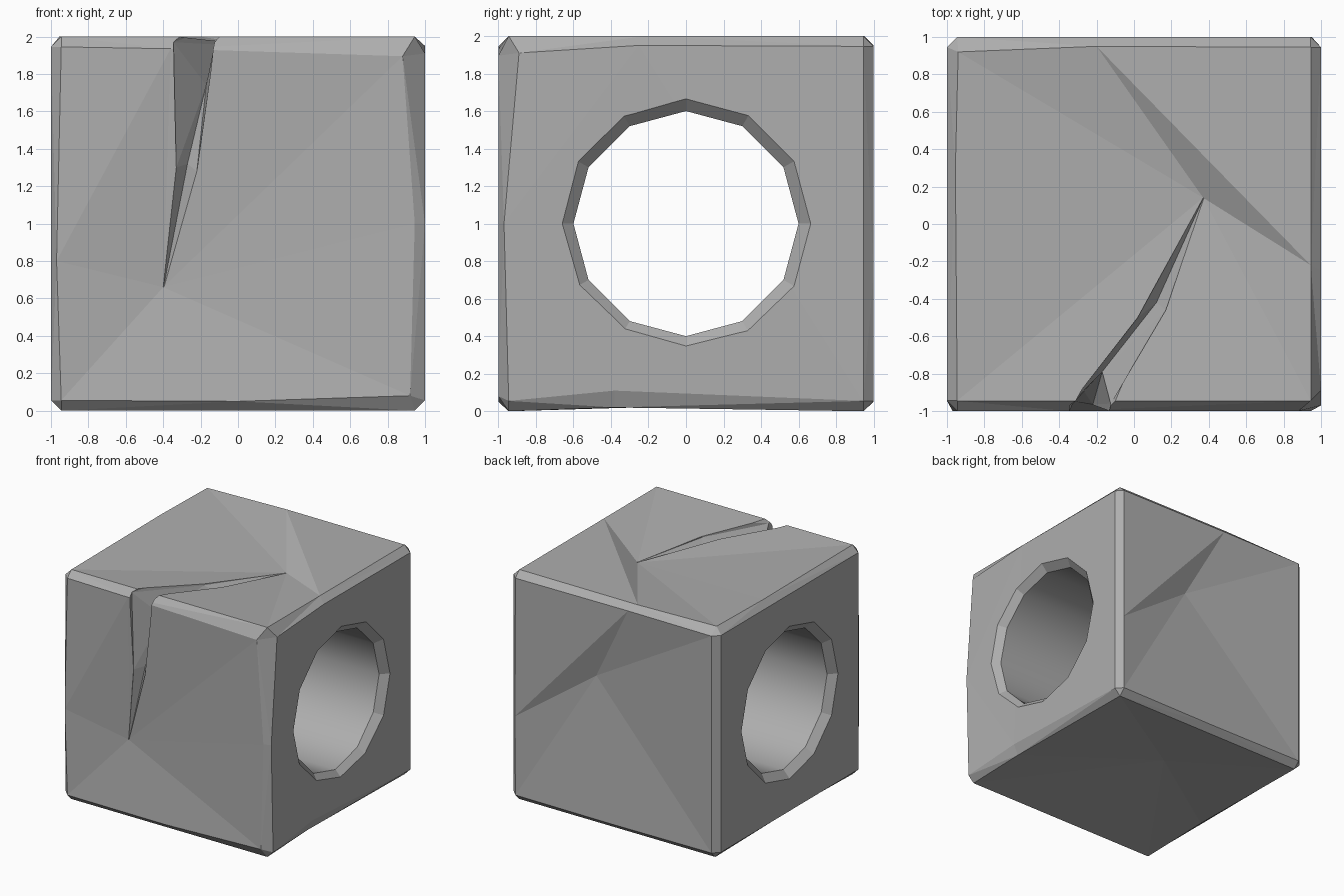
import bpy, bmesh
from math import cos, sin, pi
from mathutils import Vector

if "Cube" in bpy.data.objects:
    bpy.data.objects.remove(bpy.data.objects["Cube"])


def make_object(name, bm):
    bmesh.ops.recalc_face_normals(bm, faces=bm.faces)
    mesh = bpy.data.meshes.new(name)
    bm.to_mesh(mesh)
    bm.free()
    ob = bpy.data.objects.new(name, mesh)
    bpy.context.collection.objects.link(ob)
    mesh.materials.append(stone)
    return ob


def cut(target, cutter):
    cutter.hide_render = True
    mod = target.modifiers.new("cut", 'BOOLEAN')
    mod.operation = 'DIFFERENCE'
    mod.solver = 'EXACT'
    mod.object = cutter
    bpy.context.view_layer.objects.active = target
    bpy.ops.object.modifier_apply(modifier=mod.name)
    bpy.data.objects.remove(cutter)


stone = bpy.data.materials.new("stone_grey")
stone.diffuse_color = (.425, .425, .425, 1)
stone.use_nodes = True
stone.node_tree.nodes["Principled BSDF"].inputs["Base Color"].default_value = stone.diffuse_color

# Chipped block: bevelled cube with uneven rims and dented faces
bm = bmesh.new()
bmesh.ops.create_cube(bm, size=2)
bmesh.ops.translate(bm, verts=bm.verts, vec=(0, 0, 1))
bmesh.ops.bevel(bm, geom=bm.edges[:], offset=0.055, segments=1, affect='EDGES')


def nearest(p):
    p = Vector(p)
    return min(bm.verts, key=lambda v: (v.co - p).length)


def split_rim(*p):
    p = Vector(p)

    def dist(e):
        a, b = (v.co for v in e.verts)
        d = b - a
        t = max(0, min(1, (p - a).dot(d) / d.length_squared))
        return (a + d * t - p).length
    e = min(bm.edges, key=dist)
    bmesh.utils.edge_split(e, e.verts[0], 0.5)[1].co = p


for p in [(.88, -1, 1.895), (.92, -1, .08), (1, -.89, 1.91), (-.94, .92, 2)]:
    nearest(p).co = p
for p in [(.945, -1, 1), (-.97, -1, .8), (0, -1, .05), (-.36, -1, 1.935),
          (.98, -.38, .11), (1, -.97, 1), (1, -.25, 1.95), (.94, -.38, .02),
          (-.2, .95, 2), (.945, -.22, 2), (-.955, .3, 2), (-.95, -.27, .02),
          (-.14, 1, 1.95), (.95, 1, .74), (0, 1, .05)]:
    split_rim(*p)

# Flat corners left standing beside the dents
for a, b in [((-.2, .95, 2), (.945, -.22, 2)), ((-.14, 1, 1.95), (.95, 1, .74)),
             ((-.97, -1, .8), (-.36, -1, 1.935))]:
    bmesh.ops.connect_verts(bm, verts=[nearest(a), nearest(b)])
bm.normal_update()

# Dents: the rest of each face fans around a sunken point
for normal, apex in [((0, -1, 0), (-.4, -.935, .66)), ((0, 0, 1), (.37, .14, 1.907)),
                     ((0, 1, 0), (.22, .92, 1.26)), ((0, 0, -1), (-.09, .28, .06))]:
    n = Vector(normal)
    face = max((f for f in bm.faces if f.normal.dot(n) > .95), key=lambda f: f.calc_area())
    bmesh.ops.poke(bm, faces=[face])["verts"][0].co = apex
    bm.normal_update()
bmesh.ops.triangulate(bm, faces=bm.faces)
block = make_object("chipped_block", bm)

# Twelve-sided bore with flared mouths, running left to right
bm = bmesh.new()
rings = []
for x, r in [(-1.06, .73), (-.94, .6), (.94, .6), (1.06, .73)]:
    rings.append([bm.verts.new((x, r * cos(i * pi / 6), 1 + r * sin(i * pi / 6)))
                  for i in range(12)])
for k in range(3):
    for i in range(12):
        j = (i + 1) % 12
        f = bm.faces.new((rings[k][i], rings[k][j], rings[k + 1][j], rings[k + 1][i]))
        f.smooth = k == 1
bm.faces.new(rings[0])
bm.faces.new(rings[3])
cut(block, make_object("bore_cutter", bm))

# Crack: V-shaped wedge from the front face over the top edge
sections = [  # valley, left rim, right rim, outward direction
    ((-.4, -.93, .66), (-.4, -.935, .66), (-.4, -.935, .66), (0, -1, 0)),
    ((-.27, -.89, 1.32), (-.33, -.965, 1.3), (-.22, -.965, 1.28), (0, -1, 0)),
    ((-.17, -.79, 1.74), (-.345, -.97, 1.97), (-.125, -.96, 1.96), (0, -1, 1)),
    ((.12, -.42, 1.87), (.02, -.5, 1.95), (.17, -.46, 1.95), (0, 0, 1)),
    ((.37, .14, 1.902), (.37, .14, 1.907), (.37, .14, 1.907), (0, 0, 1)),
]
bm = bmesh.new()
loops = []
for valley, left, right, out in sections:
    o = Vector(out) * .15
    pts = [Vector(valley), Vector(left), Vector(left) + o, Vector(right) + o, Vector(right)]
    if left == right:
        pts[3].x += .004
        pts[4].x += .004
        pts[0].x += .002
    loops.append([bm.verts.new(p) for p in pts])
for a, b in zip(loops, loops[1:]):
    for i in range(5):
        j = (i + 1) % 5
        bm.faces.new((a[i], a[j], b[j], b[i]))
bm.faces.new(loops[0])
bm.faces.new(loops[-1])
bmesh.ops.triangulate(bm, faces=bm.faces)
cut(block, make_object("crack_cutter", bm))
